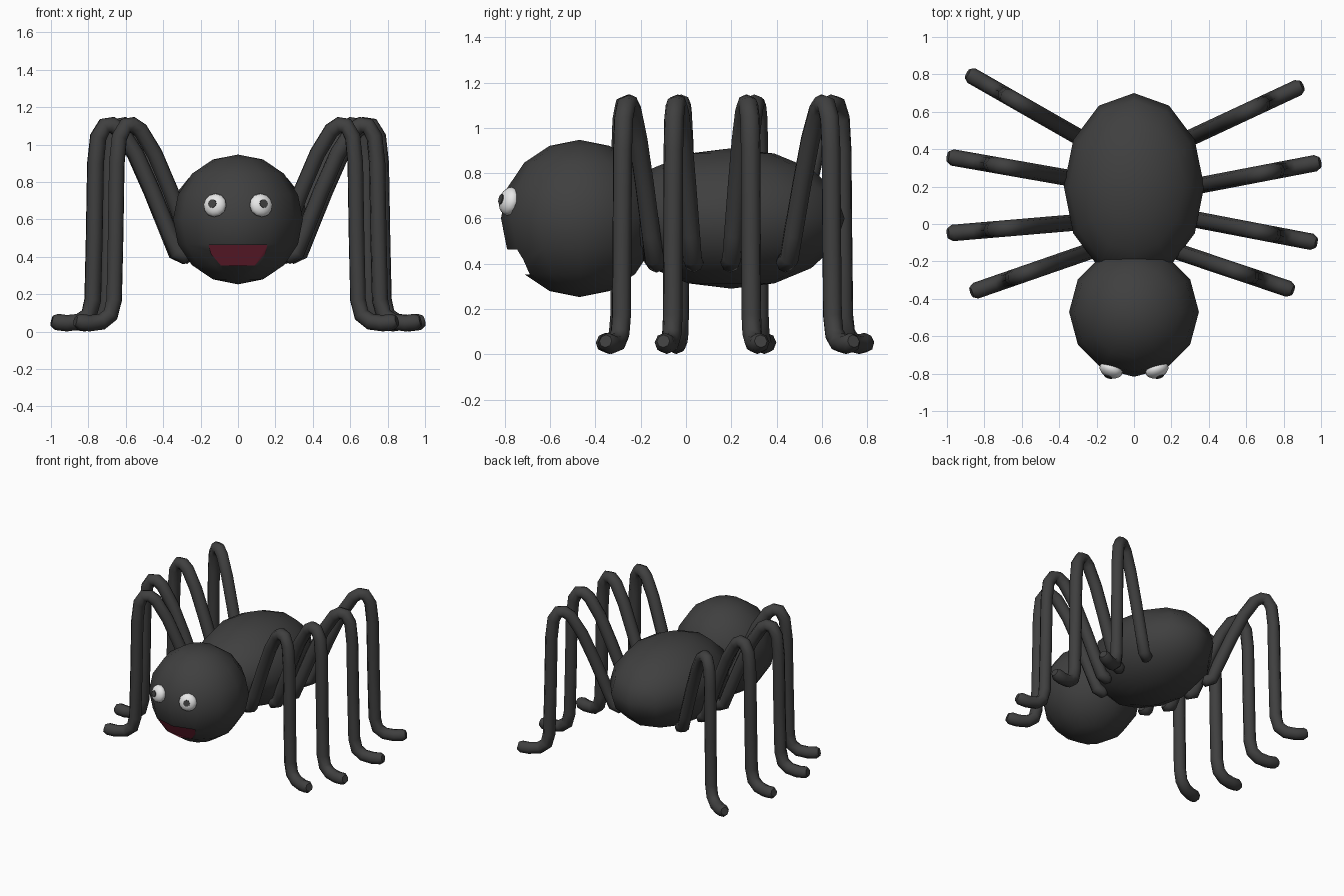
import bpy, bmesh, math
from mathutils import Vector

if "Cube" in bpy.data.objects:
    bpy.data.objects.remove(bpy.data.objects["Cube"])


def material(name, rgb):
    m = bpy.data.materials.new(name)
    m.diffuse_color = (*rgb, 1)
    m.use_nodes = True
    m.node_tree.nodes["Principled BSDF"].inputs["Base Color"].default_value = m.diffuse_color
    return m


DARK = material("charcoal", (0.05, 0.05, 0.05))
WHITE = material("eye white", (0.8, 0.8, 0.8))
RED = material("mouth red", (0.14, 0.014, 0.03))


def smooth(ob, angle=50):
    bpy.ops.object.select_all(action='DESELECT')
    ob.select_set(True)
    bpy.context.view_layer.objects.active = ob
    bpy.ops.object.shade_smooth_by_angle(angle=math.radians(angle))


def ball(name, loc, radii, mat, segs=12, rings=8):
    bpy.ops.mesh.primitive_uv_sphere_add(segments=segs, ring_count=rings, radius=1, location=loc)
    ob = bpy.context.object
    ob.name = name
    ob.scale = radii
    ob.data.materials.append(mat)
    smooth(ob)
    return ob


# Body and head
ball("abdomen", (0, 0.2, 0.6), (0.375, 0.5, 0.31), DARK)
HEAD = Vector((0, -0.47, 0.6))
head = ball("head", HEAD, (0.347, 0.347, 0.347), DARK)
head.data.materials.append(RED)

# Mouth: wedge cut into the head, its sloping back face is red
bm = bmesh.new()
back = [(-0.157, -0.738, 0.463), (0.157, -0.738, 0.463),
        (0.127, -0.69, 0.353), (-0.127, -0.69, 0.353)]
b = [bm.verts.new(p) for p in back]
f = [bm.verts.new((x, -1.0, z)) for x, y, z in back]
bm.faces.new(b)
bm.faces.new(f[::-1])
for i in range(4):
    j = (i + 1) % 4
    bm.faces.new((b[i], f[i], f[j], b[j]))
bmesh.ops.recalc_face_normals(bm, faces=bm.faces)
for face in bm.faces:
    face.material_index = 1
mesh = bpy.data.meshes.new("mouth_cutter")
bm.to_mesh(mesh)
bm.free()
mesh.materials.append(DARK)
mesh.materials.append(RED)
cutter = bpy.data.objects.new("mouth_cutter", mesh)
bpy.context.collection.objects.link(cutter)
cutter.hide_render = True
mod = head.modifiers.new("mouth", 'BOOLEAN')
mod.operation = 'DIFFERENCE'
mod.solver = 'EXACT'
mod.object = cutter
bpy.context.view_layer.objects.active = head
bpy.ops.object.modifier_apply(modifier=mod.name)
bpy.data.objects.remove(cutter)
smooth(head, 40)

# Eyes with pupils, lying flat on the head
for side, label in ((-1, "left"), (1, "right")):
    n = Vector((side * 0.125, -0.315, 0.077)).normalized()
    rot = n.to_track_quat('Z', 'Y').to_euler()
    eye = ball(f"{label}_eye", HEAD + n * 0.342, (0.064, 0.064, 0.042), WHITE)
    eye.rotation_euler = rot
    bpy.ops.mesh.primitive_cylinder_add(vertices=12, radius=0.023, depth=0.008,
                                        location=HEAD + n * 0.382, rotation=rot)
    pupil = bpy.context.object
    pupil.name = f"{label}_pupil"
    pupil.data.materials.append(DARK)

# Leg path: distance inward from the toe, height, thickness factor
PATH = [(.735, .41, .6), (.715, .405, 1), (.67, .425, 1), (.63, .53, 1), (.54, .75, 1),
        (.45, .95, 1), (.37, 1.075, 1), (.325, 1.105, 1), (.285, 1.10, 1), (.25, 1.04, 1),
        (.235, .9, 1), (.228, .5, 1), (.22, .17, 1), (.2, .09, 1), (.15, .053, 1),
        (.08, .045, 1), (.025, .052, 1), (0, .058, .65)]


def leg(name, toe, inner):
    toe, inner = Vector(toe), Vector(inner)
    d = (inner - toe).normalized()
    cu = bpy.data.curves.new(name, 'CURVE')
    cu.dimensions = '3D'
    cu.bevel_depth = 0.044
    cu.bevel_resolution = 2
    cu.use_fill_caps = True
    sp = cu.splines.new('POLY')
    sp.points.add(len(PATH) - 1)
    for p, (s, z, r) in zip(sp.points, PATH):
        q = toe + d * s
        p.co = (q.x, q.y, z, 1)
        p.radius = r
    ob = bpy.data.objects.new(name, cu)
    bpy.context.collection.objects.link(ob)
    cu.materials.append(DARK)
    bpy.ops.object.select_all(action='DESELECT')
    ob.select_set(True)
    bpy.context.view_layer.objects.active = ob
    bpy.ops.object.convert(target='MESH')
    smooth(bpy.context.object, 60)


# Toe and a point further in along each leg (top view)
leg("right_leg_front", (0.85, -0.355), (0.24, -0.15))
leg("right_leg_middle_front", (0.975, -0.10), (0.35, 0.02))
leg("right_leg_middle_back", (0.995, 0.33), (0.37, 0.21))
leg("right_leg_back", (0.90, 0.74), (0.30, 0.46))
leg("left_leg_front", (-0.87, -0.365), (-0.25, -0.15))
leg("left_leg_middle_front", (-0.995, -0.05), (-0.35, 0.005))
leg("left_leg_middle_back", (-0.995, 0.36), (-0.37, 0.25))
leg("left_leg_back", (-0.89, 0.805), (-0.33, 0.485))
